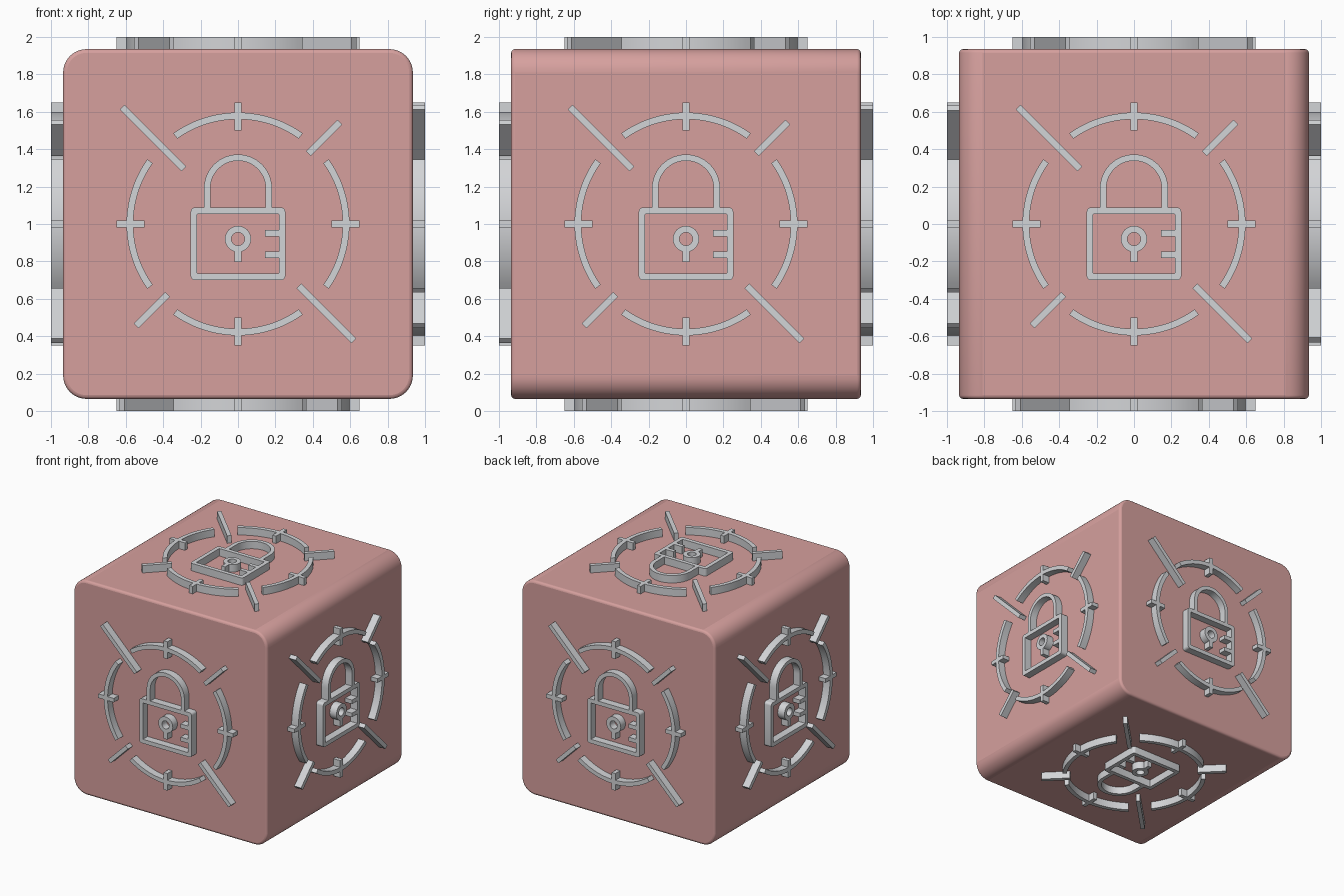
import bpy
import bmesh
from math import radians, sin, cos, hypot

cube = bpy.data.objects.get("Cube")
if cube:
    bpy.data.objects.remove(cube, do_unlink=True)


def material(name, rgb):
    mat = bpy.data.materials.new(name)
    mat.use_nodes = True
    mat.diffuse_color = (*rgb, 1)
    mat.node_tree.nodes["Principled BSDF"].inputs["Base Color"].default_value = (*rgb, 1)
    return mat


pink = material("dusty_pink", (0.67, 0.35, 0.34))
grey = material("light_grey", (0.65, 0.66, 0.68))

HALF = 0.935           # half width of the block
SUNK, TOP = 0.92, 1.0  # raised work starts inside the block and ends here
T = 0.035              # line thickness


def arc(cx, cy, r, start, end, steps):
    angles = [radians(start + (end - start) * i / steps) for i in range(steps + 1)]
    return [(cx + r * cos(a), cy + r * sin(a)) for a in angles]


def band(bm, outer, inner, closed=False):
    """Solid strip between two matching outlines, raised towards -y."""
    rows = [[bm.verts.new((u, -h, v)) for u, v in line]
            for line, h in ((outer, SUNK), (outer, TOP), (inner, TOP), (inner, SUNK))]
    n = len(outer)
    for i in range(n if closed else n - 1):
        j = (i + 1) % n
        for k in range(4):
            a, b = rows[k], rows[(k + 1) % 4]
            bm.faces.new((a[i], a[j], b[j], b[i]))
    if not closed:
        bm.faces.new([r[0] for r in rows])
        bm.faces.new([r[-1] for r in rows])


def bar(bm, p, q, width=T):
    """Straight bar from p to q."""
    dx, dy = q[0] - p[0], q[1] - p[1]
    s = width / 2 / hypot(dx, dy)
    nx, ny = -dy * s, dx * s
    band(bm, [(p[0] + nx, p[1] + ny), (q[0] + nx, q[1] + ny)],
         [(p[0] - nx, p[1] - ny), (q[0] - nx, q[1] - ny)])


def rounded_rect(x0, x1, y0, y1, r):
    pts = []
    for cx, cy, a in ((x1 - r, y1 - r, 0), (x0 + r, y1 - r, 90),
                      (x0 + r, y0 + r, 180), (x1 - r, y0 + r, 270)):
        pts += arc(cx, cy, r, a, a + 90, 4)
    return pts


def finish(bm, name):
    bmesh.ops.recalc_face_normals(bm, faces=bm.faces)
    mesh = bpy.data.meshes.new(name)
    bm.to_mesh(mesh)
    bm.free()
    return mesh


def place(name, mesh, rotation=(0, 0, 0)):
    obj = bpy.data.objects.new(name, mesh)
    obj.location = (0, 0, 1)
    obj.rotation_euler = [radians(a) for a in rotation]
    bpy.context.collection.objects.link(obj)
    return obj


# Block: wide rounding along y, narrow bevel round the front and back
bm = bmesh.new()
bmesh.ops.create_cube(bm, size=2 * HALF)
along_y = [e for e in bm.edges if abs(e.verts[0].co.y - e.verts[1].co.y) > 1]
bmesh.ops.bevel(bm, geom=along_y, offset=0.125, segments=10, profile=0.5, affect='EDGES')
rims = [e for e in bm.edges if abs(e.verts[0].co.y - e.verts[1].co.y) < 0.001]
bmesh.ops.bevel(bm, geom=rims, offset=0.02, segments=3, profile=0.5, affect='EDGES')
for f in bm.faces:
    f.smooth = f.calc_area() < 0.5
block = finish(bm, "block")
block.materials.append(pink)
place("block", block)

# Target: four arcs with ticks, plus diagonal rays
bm = bmesh.new()
for quarter in range(0, 360, 90):
    span = (quarter - 35.5, quarter + 35.5, 20)
    band(bm, arc(0, 0, 0.596, *span), arc(0, 0, 0.56, *span))
    c, s = cos(radians(quarter)), sin(radians(quarter))
    bar(bm, (0.5 * c, 0.5 * s), (0.65 * c, 0.65 * s))
for side in (-1, 1):
    bar(bm, (side * 0.376, side * 0.376), (side * 0.545, side * 0.545))
bar(bm, (-0.29, 0.295), (-0.62, 0.625))
bar(bm, (0.325, -0.33), (0.62, -0.625))
target = finish(bm, "target")

# Padlock: case frame, shackle, keyhole and two teeth
bm = bmesh.new()
band(bm, rounded_rect(-0.253, 0.253, -0.3, 0.088, 0.022),
     rounded_rect(-0.218, 0.218, -0.264, 0.053, 0.002), closed=True)
shackle = [[(r, 0.07)] + arc(0, 0.19, r, 0, 180, 28) + [(-r, 0.07)]
           for r in (0.182, 0.148)]
band(bm, *shackle)
band(bm, arc(0, -0.08, 0.07, 0, 348.75, 31), arc(0, -0.08, 0.035, 0, 348.75, 31), closed=True)
bar(bm, (0, -0.135), (0, -0.204))
for v in (-0.05, -0.165):
    bar(bm, (0.144, v), (0.23, v))
padlock = finish(bm, "padlock")

# Repeat the raised work on all six faces
sides = {"front": (0, 0, 0), "right": (0, 0, 90), "back": (0, 0, 180),
         "left": (0, 0, 270), "top": (-90, 0, 0), "bottom": (90, 0, 0)}
for mesh in (target, padlock):
    mesh.materials.append(grey)
    copies = [place(f"{side}_{mesh.name}", mesh, rot) for side, rot in sides.items()]
    bpy.ops.object.select_all(action='DESELECT')
    copies[0].select_set(True)
    bpy.context.view_layer.objects.active = copies[0]
    bpy.ops.object.shade_smooth_by_angle(angle=radians(30))
